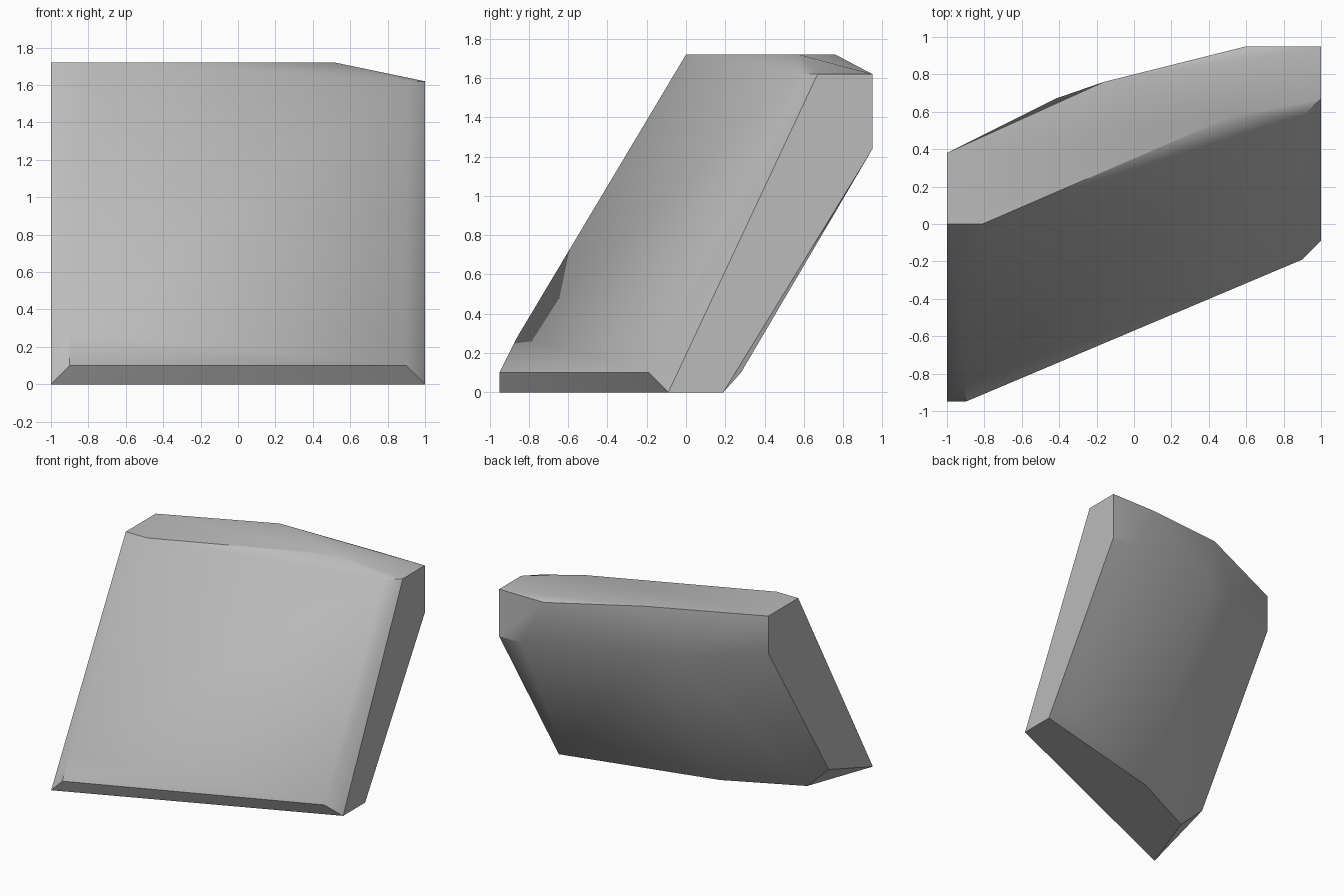
import bpy
import bmesh
import math


def remove_default_cube():
    cube = bpy.data.objects.get("Cube")
    if cube:
        bpy.data.objects.remove(cube, do_unlink=True)


def make_material(name, colour):
    material = bpy.data.materials.new(name)
    material.use_nodes = True
    material.diffuse_color = colour
    shader = next(n for n in material.node_tree.nodes if n.type == "BSDF_PRINCIPLED")
    shader.inputs["Base Color"].default_value = colour
    shader.inputs["Roughness"].default_value = 0.8
    return material


def hull_object(name, levels, material):
    """Wrap a convex skin around corner outlines given as (height, [(x, y), ...])."""
    bm = bmesh.new()
    for height, outline in levels:
        for x, y in outline:
            bm.verts.new((x, y, height))
    result = bmesh.ops.convex_hull(bm, input=list(bm.verts))
    loose = {v for v in result["geom_interior"] + result["geom_unused"]
             if isinstance(v, bmesh.types.BMVert)}
    bmesh.ops.delete(bm, geom=list(loose), context="VERTS")
    # Join triangles that lie in one plane
    bmesh.ops.dissolve_limit(bm, angle_limit=math.radians(1),
                             verts=list(bm.verts), edges=list(bm.edges))
    bmesh.ops.recalc_face_normals(bm, faces=list(bm.faces))
    mesh = bpy.data.meshes.new(name)
    bm.to_mesh(mesh)
    bm.free()
    mesh.materials.append(material)
    obj = bpy.data.objects.new(name, mesh)
    bpy.context.collection.objects.link(obj)
    return obj


def shade(obj, degrees):
    bpy.ops.object.select_all(action="DESELECT")
    obj.select_set(True)
    bpy.context.view_layer.objects.active = obj
    bpy.ops.object.shade_smooth_by_angle(angle=math.radians(degrees))


remove_default_cube()
stone_grey = make_material("stone_grey", (0.5, 0.5, 0.5, 1))

# Leaning block, described from the ground up
levels = [
    # Flat foot
    (0, [(-1, -0.95), (1, -0.09), (1, 0.19), (-0.22, -0.12), (-0.8, -0.4)]),
    # Lower bevel corners
    (0.1, [(-0.9, -0.95), (0.9, -0.19), (0.9, 0.28)]),
    (0.19, [(-1, -0.39)]),
    (0.28, [(-0.9, -0.86)]),
    # Overhanging back rim
    (1.24, [(1, 0.95), (0.8, 0.95)]),
    (1.35, [(-0.16, 0.76), (-0.42, 0.67)]),
    (1.42, [(-1, 0.38)]),
    # Dropped shoulder at one end
    (1.62, [(0.9, 0.575), (1, 0.67), (1, 0.95), (0.6, 0.95)]),
    # Flat top
    (1.72, [(-1, 0), (-0.81, 0), (0.52, 0.575), (-0.16, 0.76), (-1, 0.38)]),
]
block = hull_object("leaning_block", levels, stone_grey)
shade(block, 30)
